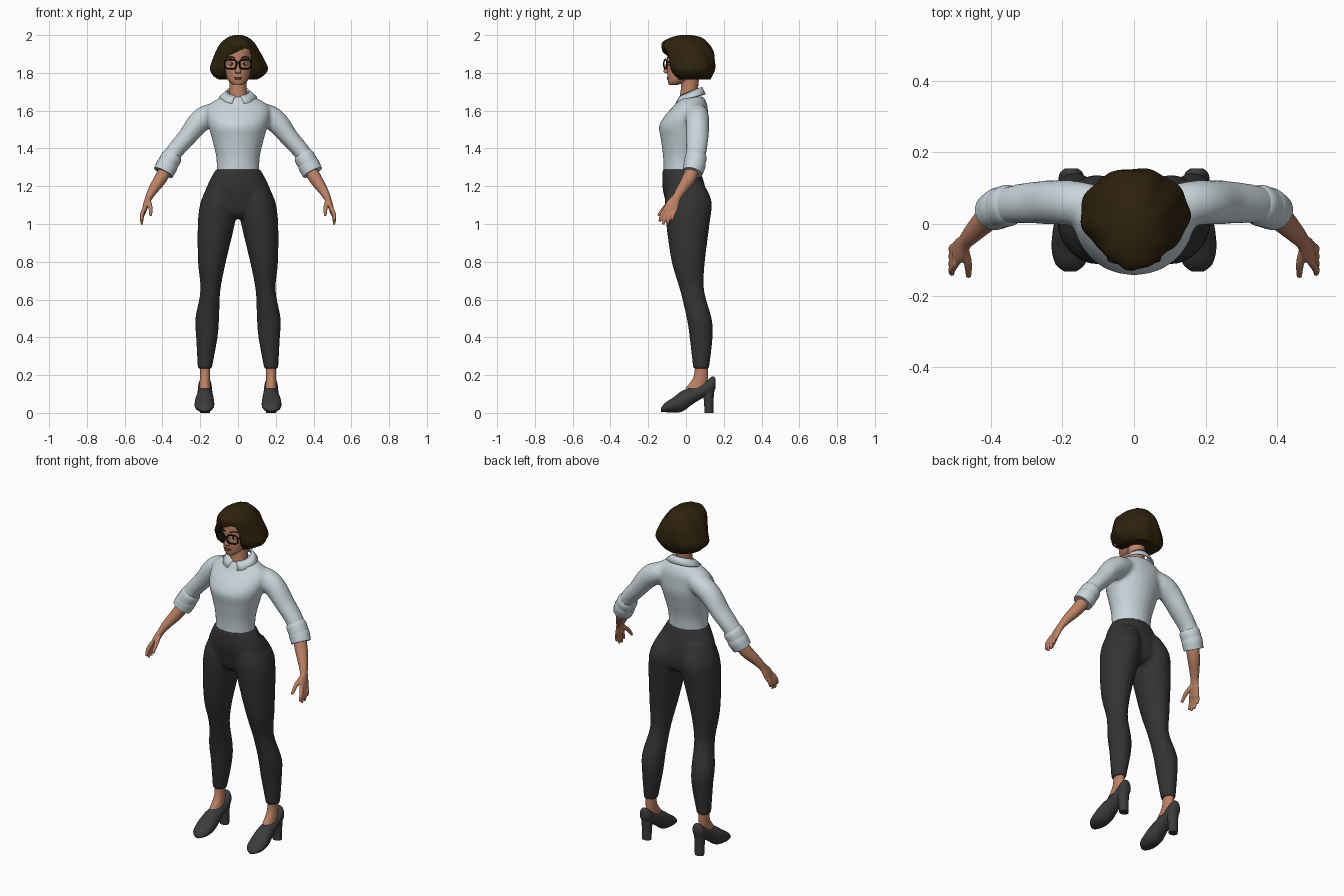
import bpy, bmesh, math
from mathutils import Vector

if "Cube" in bpy.data.objects:
    bpy.data.objects.remove(bpy.data.objects["Cube"], do_unlink=True)


def material(name, r, g, b):
    m = bpy.data.materials.new(name)
    m.use_nodes = True
    m.diffuse_color = (r, g, b, 1)
    node = next(n for n in m.node_tree.nodes if n.type == "BSDF_PRINCIPLED")
    node.inputs["Base Color"].default_value = (r, g, b, 1)
    node.inputs["Roughness"].default_value = 0.8
    return m


SKIN = material("skin", 0.50, 0.22, 0.13)
HAIR = material("dark brown hair", 0.028, 0.016, 0.004)
SHIRT = material("pale blue shirt", 0.58, 0.66, 0.70)
TROUSERS = material("charcoal trousers", 0.033, 0.033, 0.034)
SHOES = material("dark grey shoes", 0.045, 0.045, 0.048)
BLACK = material("black frames", 0.006, 0.006, 0.006)
WHITE = material("eye white", 0.6, 0.57, 0.53)
LIPS = material("lips", 0.32, 0.11, 0.08)

LEVEL = (Vector((1, 0, 0)), Vector((0, 1, 0)))    # rings lying flat
UPRIGHT = (Vector((1, 0, 0)), Vector((0, 0, 1)))  # rings facing the front
SIDES = (1, -1)


def smooth_rows(rows, steps=4):
    """Catmull-Rom interpolation of rows of (x, y, z, radius, radius)."""
    out = []
    for i in range(len(rows) - 1):
        p0, p1 = rows[max(i - 1, 0)], rows[i]
        p2, p3 = rows[i + 1], rows[min(i + 2, len(rows) - 1)]
        for s in range(steps):
            t = s / steps
            out.append([b + t * (c - a) / 2 + t * t * (2 * a - 5 * b + 4 * c - d) / 2
                        + t ** 3 * (3 * b - a - 3 * c + d) / 2
                        for a, b, c, d in zip(p0, p1, p2, p3)])
    return out + [list(rows[-1])]


def loft(bm, rows, axes=None, side=1, segs=24, ripple=0.0):
    """Skin elliptical rings along the rows; axes=None follows the path."""
    rows = smooth_rows(rows)
    rings = []
    for i, (x, y, z, rx, ry) in enumerate(rows):
        if axes:
            u, v = axes
        else:
            a, b = rows[max(i - 1, 0)], rows[min(i + 1, len(rows) - 1)]
            t = (Vector(b[:3]) - Vector(a[:3])).normalized()
            u = Vector((0, 1, 0)).cross(t).normalized()
            v = t.cross(u)
        ring = []
        for k in range(segs):
            ang = math.tau * k / segs
            w = 1 + ripple * math.sin(9 * ang + i * 0.25)
            p = Vector((x, y, z)) + w * (u * rx * math.cos(ang) + v * ry * math.sin(ang))
            ring.append(bm.verts.new((p.x * side, p.y, p.z)))
        rings.append(ring)
    for r, s in zip(rings, rings[1:]):
        for k in range(segs):
            n = (k + 1) % segs
            bm.faces.new((r[k], r[n], s[n], s[k]))
    bm.faces.new(rings[0])
    bm.faces.new(rings[-1])


def ball(bm, center, radii):
    made = bmesh.ops.create_uvsphere(bm, u_segments=16, v_segments=10, radius=1)["verts"]
    bmesh.ops.scale(bm, vec=radii, verts=made)
    bmesh.ops.translate(bm, vec=center, verts=made)


def finish(name, bm, mat, fuse=0, relax=4, angle=50):
    """Turn the bmesh into an object; fuse>0 melts overlapping pieces together."""
    bmesh.ops.recalc_face_normals(bm, faces=bm.faces)
    me = bpy.data.meshes.new(name)
    bm.to_mesh(me)
    bm.free()
    me.materials.append(mat)
    ob = bpy.data.objects.new(name, me)
    bpy.context.collection.objects.link(ob)
    bpy.ops.object.select_all(action="DESELECT")
    ob.select_set(True)
    bpy.context.view_layer.objects.active = ob
    bpy.ops.object.shade_smooth_by_angle(angle=math.radians(angle))
    if fuse:
        mod = ob.modifiers.new("fuse", "REMESH")
        mod.mode, mod.voxel_size, mod.use_smooth_shade = "VOXEL", fuse, True
        mod = ob.modifiers.new("relax", "SMOOTH")
        mod.factor, mod.iterations = 0.5, relax
    return ob


def wire(name, lines, depth, mat):
    cu = bpy.data.curves.new(name, "CURVE")
    cu.dimensions, cu.bevel_depth, cu.bevel_resolution = "3D", depth, 2
    for pts, closed in lines:
        sp = cu.splines.new("POLY")
        sp.points.add(len(pts) - 1)
        for p, co in zip(sp.points, pts):
            p.co = (*co, 1)
        sp.use_cyclic_u = closed
    cu.materials.append(mat)
    bpy.context.collection.objects.link(bpy.data.objects.new(name, cu))


# Shirt: torso and sleeves melted together
bm = bmesh.new()
loft(bm, [(0, -.025, 1.25, .115, .094), (0, -.023, 1.35, .115, .098), (0, -.017, 1.45, .138, .117),
          (0, -.013, 1.52, .158, .13), (0, .005, 1.58, .17, .112), (0, .026, 1.63, .158, .087),
          (0, .028, 1.675, .085, .066)], LEVEL)
for s in SIDES:
    loft(bm, [(.08, .05, 1.60, .045, .05), (.155, .058, 1.575, .06, .062), (.21, .06, 1.535, .06, .062),
              (.27, .06, 1.46, .05, .06), (.335, .055, 1.385, .046, .054),
              (.385, .042, 1.305, .046, .05)], side=s)
finish("shirt", bm, SHIRT, 0.011, 6)

# Rolled cuffs, two folds each
bm = bmesh.new()
for s in SIDES:
    loft(bm, [(.34, .056, 1.37, .047, .05), (.352, .052, 1.352, .055, .058),
              (.38, .042, 1.305, .053, .055)], side=s)
    loft(bm, [(.362, .05, 1.33, .052, .054), (.375, .045, 1.31, .057, .058),
              (.395, .034, 1.272, .055, .053)], side=s)
finish("rolled_cuffs", bm, SHIRT)

# Collar: folded band open at the front with pointed tips
bm = bmesh.new()
pairs = []
for k in range(33):
    a = 0.22 + (math.tau - 0.44) * k / 32
    back = (1 - math.cos(a)) / 2
    tip = max(0, 1 - min(k, 32 - k) / 4)
    top = (.058 * math.sin(a), .026 - .055 * math.cos(a), 1.678 + .046 * back)
    low = ((.098 + .045 * tip) * math.sin(a), .024 - .077 * math.cos(a), 1.652 + .034 * back - .018 * tip)
    pairs.append((bm.verts.new(top), bm.verts.new(low)))
for (a, b), (c, d) in zip(pairs, pairs[1:]):
    bm.faces.new((a, b, d, c))
mod = finish("collar", bm, SHIRT).modifiers.new("cloth", "SOLIDIFY")
mod.thickness, mod.offset = 0.009, 0

# Trousers: hips and legs melted together
bm = bmesh.new()
loft(bm, [(0, -.025, 1.29, .118, .099), (0, -.012, 1.2, .165, .113), (0, .003, 1.12, .185, .112),
          (0, .008, 1.06, .16, .1), (0, .01, 1.03, .09, .07)], LEVEL)
for s in SIDES:
    loft(bm, [(.08, 0, 1.22, .07, .09), (.1, .012, 1.12, .097, .124), (.115, .01, 1.0, .098, .115),
              (.138, .012, .8, .074, .088), (.146, .032, .65, .053, .064), (.163, .07, .5, .063, .066),
              (.165, .08, .4, .057, .061), (.176, .08, .232, .037, .042)], LEVEL, s)
finish("trousers", bm, TROUSERS, 0.01, 4)

# Forearms and hands
bm = bmesh.new()
FINGERS = [(-.107, 1.085, -.14, 1.012), (-.09, 1.075, -.121, .997),
           (-.073, 1.07, -.097, 1.0), (-.057, 1.073, -.072, 1.02)]
for s in SIDES:
    loft(bm, [(.365, .05, 1.32, .036, .038), (.41, .015, 1.24, .034, .036), (.45, -.025, 1.18, .026, .028),
              (.472, -.05, 1.14, .019, .024), (.488, -.073, 1.1, .015, .036),
              (.498, -.084, 1.065, .012, .034)], side=s)
    for y, z, ty, tz in FINGERS:
        loft(bm, [(.495, y, z, .011, .011), (.509, (y + ty) / 2 - .004, (z + tz) / 2, .0105, .0105),
                  (.508, ty, tz, .007, .007)], side=s, segs=10)
    loft(bm, [(.476, -.065, 1.125, .014, .015), (.464, -.11, 1.09, .012, .012),
              (.462, -.147, 1.045, .008, .008)], side=s, segs=10)
finish("forearms_and_hands", bm, SKIN, 0.004, 3)

# Ankles, shoes and block heels
feet, shoes = bmesh.new(), bmesh.new()
for s in SIDES:
    loft(feet, [(.175, .082, .27, .027, .034), (.175, .078, .19, .027, .038),
                (.175, .052, .13, .03, .056)], LEVEL, s)
    loft(shoes, [(.178, -.132, .016, .018, .01), (.178, -.112, .028, .041, .024), (.178, -.07, .041, .052, .039),
                 (.177, -.02, .062, .05, .055), (.175, .03, .088, .043, .046), (.175, .09, .118, .038, .038),
                 (.175, .138, .146, .034, .047), (.175, .155, .155, .018, .028)], UPRIGHT, s)
    loft(shoes, [(.175, .119, .14, .034, .034), (.175, .12, .07, .029, .026),
                 (.175, .122, 0, .027, .023)], LEVEL, s)
finish("ankles", feet, SKIN)
finish("heeled_shoes", shoes, SHOES)

# Head, neck and nose
bm = bmesh.new()
loft(bm, [(0, -.07, 1.735, .022, .02), (0, -.045, 1.755, .048, .051), (0, -.02, 1.79, .064, .079),
          (0, 0, 1.84, .075, .099), (0, .005, 1.89, .078, .104), (0, .005, 1.94, .07, .095),
          (0, .005, 1.97, .03, .04)], LEVEL)
loft(bm, [(0, .012, 1.62, .06, .055), (0, .014, 1.68, .047, .046), (0, .02, 1.74, .046, .046),
          (0, .02, 1.82, .05, .055)], LEVEL)
loft(bm, [(0, -.092, 1.868, .008, .006), (0, -.104, 1.828, .01, .01), (0, -.106, 1.806, .016, .012),
          (0, -.1, 1.797, .012, .006)], LEVEL, segs=12)
finish("head_and_neck", bm, SKIN, angle=70)

# Eyes and mouth
whites, irises, mouth = bmesh.new(), bmesh.new(), bmesh.new()
for s in SIDES:
    ball(whites, (s * .034, -.086, 1.848), (.016, .007, .009))
    ball(irises, (s * .034, -.0915, 1.848), (.007, .003, .008))
ball(mouth, (0, -.094, 1.776), (.022, .008, .004))
ball(mouth, (0, -.095, 1.769), (.018, .008, .005))
finish("eye_whites", whites, WHITE)
finish("irises", irises, HAIR)
finish("lips", mouth, LIPS)

# Glasses and eyebrows
lines, brows = [([(-.01, -.113, 1.853), (.01, -.113, 1.853)], False)], []
for s in SIDES:
    rim = []
    for k in range(28):
        c, d = math.cos(math.tau * k / 28), math.sin(math.tau * k / 28)
        rim.append((s * (.039 + .031 * math.copysign(abs(c) ** .7, c)), -.109 + .008 * c,
                    1.846 + .025 * math.copysign(abs(d) ** .7, d)))
    lines += [(rim, True), ([(s * .07, -.101, 1.856), (s * .079, -.03, 1.856), (s * .08, .02, 1.852)], False)]
    brows.append(([(s * .016, -.1, 1.879), (s * .038, -.092, 1.886), (s * .058, -.074, 1.88)], False))
wire("glasses", lines, .0042, BLACK)
wire("eyebrows", brows, .003, HAIR)

# Hair: wavy bob with an opening cut for the face
bm = bmesh.new()
loft(bm, [(0, .035, 1.765, .1, .092), (0, .03, 1.785, .132, .108), (.003, .028, 1.82, .153, .126),
          (.002, .024, 1.87, .136, .13), (0, .01, 1.92, .112, .134), (0, -.006, 1.96, .088, .12),
          (0, 0, 1.988, .053, .08), (0, 0, 2.0, .02, .03)], LEVEL, segs=72, ripple=.022)
hair = finish("bob_hair", bm, HAIR)
bm = bmesh.new()
outline = [(-.06, 1.7), (-.07, 1.8), (-.069, 1.865), (-.045, 1.893), (0, 1.915), (.035, 1.93),
           (.058, 1.925), (.07, 1.89), (.073, 1.8), (.062, 1.7)]
face = bm.faces.new([bm.verts.new((x, -.3, z)) for x, z in outline])
ext = bmesh.ops.extrude_face_region(bm, geom=[face])["geom"]
bmesh.ops.translate(bm, vec=(0, .26, 0), verts=[g for g in ext if isinstance(g, bmesh.types.BMVert)])
cutter = finish("face_opening_cutter", bm, HAIR)
cutter.hide_render = True
mod = hair.modifiers.new("face opening", "BOOLEAN")
mod.operation, mod.object = "DIFFERENCE", cutter
bpy.context.view_layer.update()
cut = bpy.data.meshes.new_from_object(hair.evaluated_get(bpy.context.evaluated_depsgraph_get()))
hair.modifiers.clear()
hair.data = cut
bpy.data.objects.remove(cutter, do_unlink=True)
